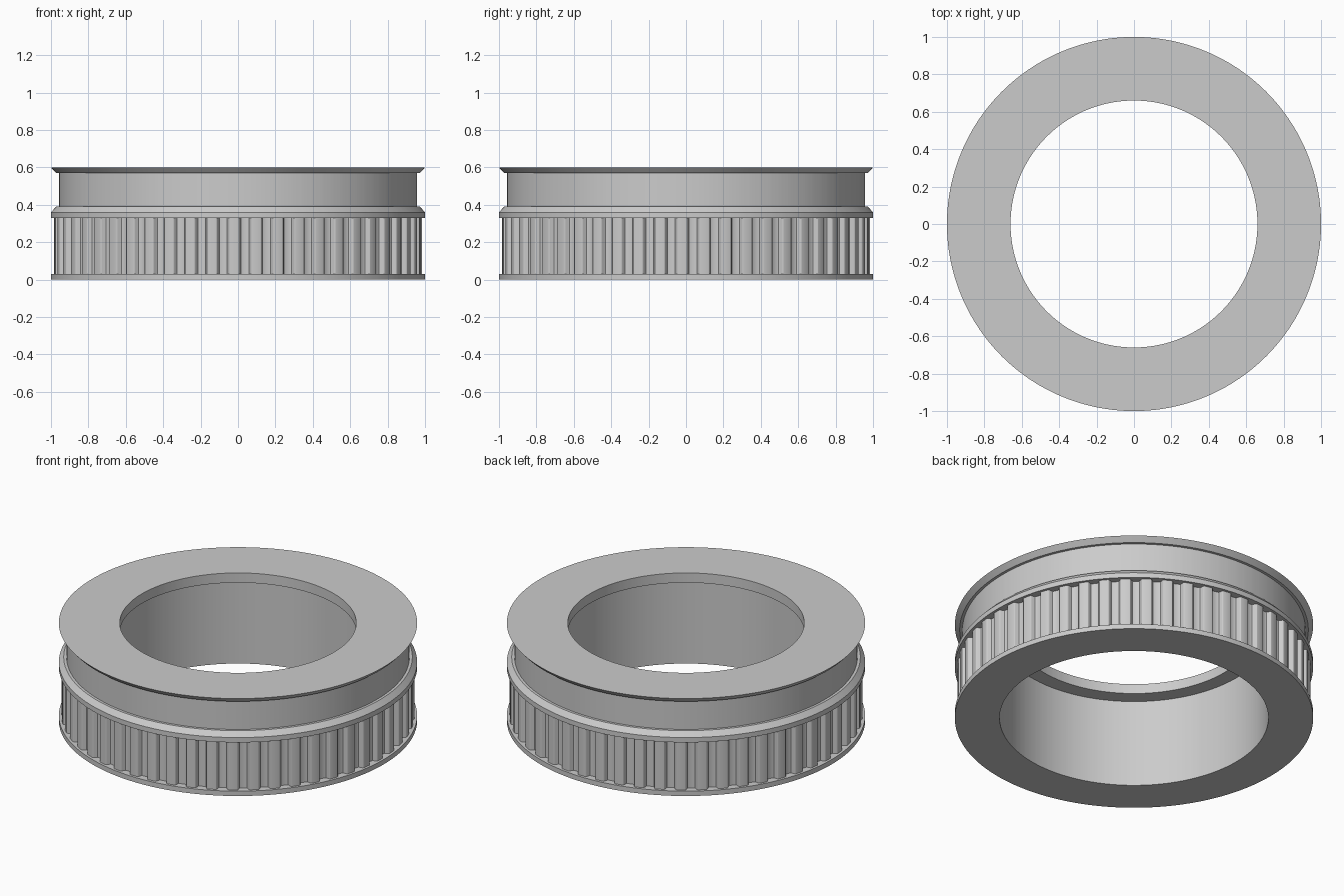
import bpy
import math

cube = bpy.data.objects.get("Cube")
if cube:
    bpy.data.objects.remove(cube)

TEETH = 52
PITCH = 2 * math.pi / TEETH
PHASE = -0.022          # centre of the first tooth
TIP = 0.985             # tooth tip radius

# One groove: half-width and depth, both as fractions of the tooth pitch
HALF_GROOVE = [(0.326, 0), (0.29, 0.009), (0.262, 0.032), (0.249, 0.054),
               (0.202, 0.184), (0.18, 0.218), (0.132, 0.238)]
GROOVE = [(-w, d) for w, d in HALF_GROOVE] + HALF_GROOVE[::-1]

# Angles and toothed radii all the way round
RIM = [(PHASE + (t + 0.5 + w) * PITCH, TIP - d * PITCH)
       for t in range(TEETH) for w, d in GROOVE]

grey = bpy.data.materials.new("machined_grey")
grey.use_nodes = True
grey.diffuse_color = (0.6, 0.6, 0.6, 1)
grey.node_tree.nodes["Principled BSDF"].inputs["Base Color"].default_value = (0.6, 0.6, 0.6, 1)


def lathe(name, profile):
    """Turn (radius, height) points round z; radius None follows the teeth."""
    n = len(RIM)
    verts, faces = [], []
    for radius, z in profile:
        for angle, tooth in RIM:
            r = tooth if radius is None else radius
            verts.append((r * math.cos(angle), r * math.sin(angle), z))
    for row in range(len(profile) - 1):
        for i in range(n):
            a, b = row * n + i, row * n + (i + 1) % n
            faces.append((a, b, b + n, a + n))
    mesh = bpy.data.meshes.new(name)
    mesh.from_pydata(verts, [], faces)
    mesh.materials.append(grey)
    obj = bpy.data.objects.new(name, mesh)
    bpy.context.collection.objects.link(obj)
    bpy.ops.object.select_all(action="DESELECT")
    obj.select_set(True)
    bpy.context.view_layer.objects.active = obj
    bpy.ops.object.shade_smooth_by_angle(angle=math.radians(25))


# Bottom face and lower flange
lathe("lower_flange", [(0.75, 0), (1, 0), (1, 0.03), (None, 0.03)])
# Toothed belt band
lathe("toothed_band", [(None, 0.03), (None, 0.33)])
# Middle flange with bevelled upper edge
lathe("middle_flange", [(None, 0.33), (1, 0.33), (1, 0.36), (0.973, 0.39), (0.957, 0.39)])
# Plain drum above the teeth
lathe("plain_drum", [(0.957, 0.39), (0.957, 0.57)])
# Flared top flange with its flat face
lathe("top_flange", [(0.957, 0.57), (0.973, 0.57), (1, 0.6), (0.66, 0.6)])
# Narrow lip and wide bore
lathe("stepped_bore", [(0.66, 0.6), (0.66, 0.54), (0.75, 0.54), (0.75, 0)])
